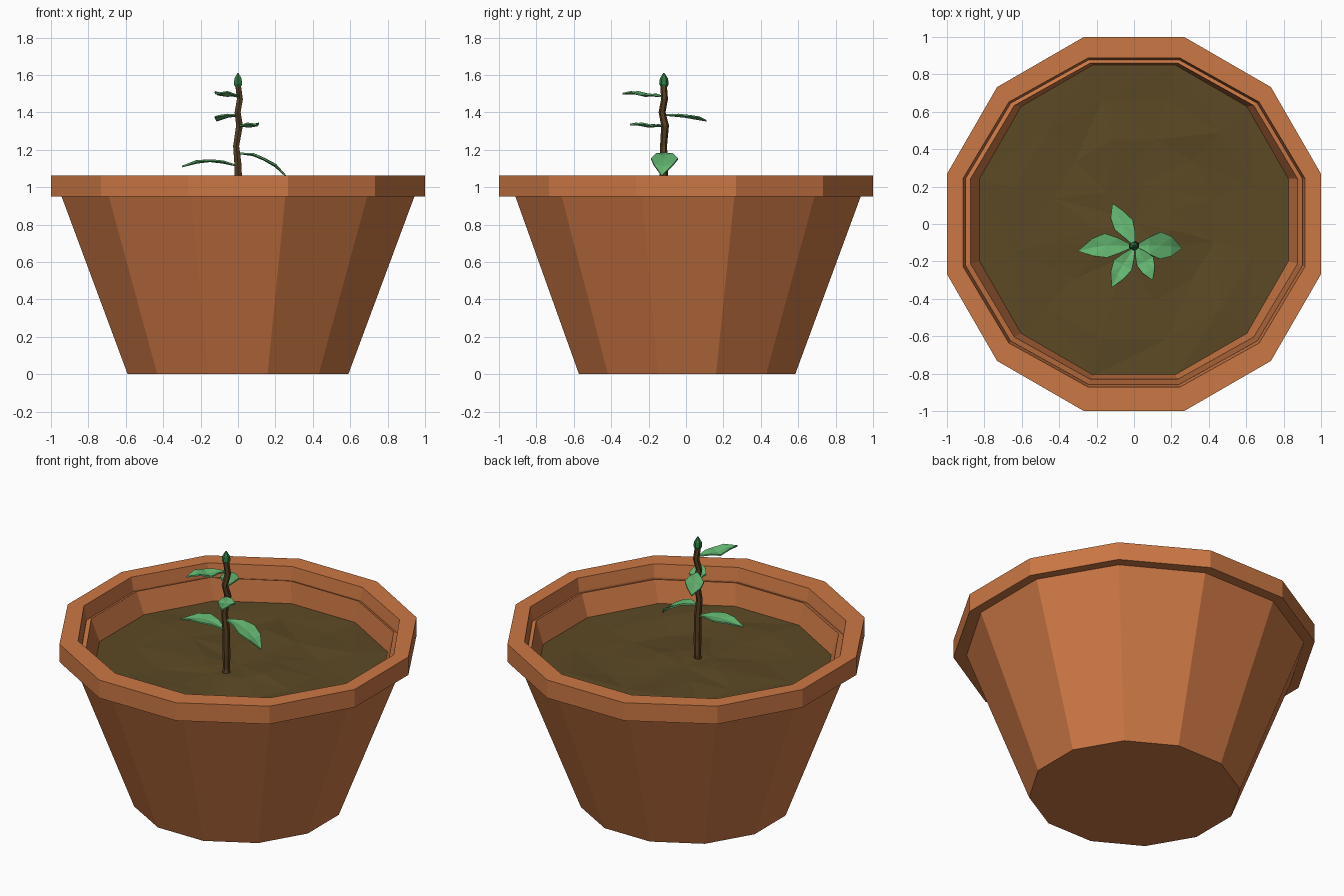
import bpy, bmesh, math, random
from mathutils import Vector

if "Cube" in bpy.data.objects:
    bpy.data.objects.remove(bpy.data.objects["Cube"])

random.seed(7)


def mat(name, rgb):
    m = bpy.data.materials.new(name)
    m.diffuse_color = (*rgb, 1)
    m.use_nodes = True
    m.node_tree.nodes["Principled BSDF"].inputs["Base Color"].default_value = m.diffuse_color
    return m


CLAY = mat("terracotta", (0.60, 0.185, 0.058))
SOIL = mat("soil brown", (0.107, 0.067, 0.0185))
BARK = mat("stem brown", (0.10, 0.050, 0.016))
LEAF = mat("leaf green", (0.13, 0.48, 0.17))
BUD = mat("bud green", (0.03, 0.19, 0.055))


def finish(name, bm, material):
    bmesh.ops.recalc_face_normals(bm, faces=bm.faces)
    me = bpy.data.meshes.new(name)
    bm.to_mesh(me)
    bm.free()
    me.materials.append(material)
    ob = bpy.data.objects.new(name, me)
    bpy.context.collection.objects.link(ob)
    return ob


def loft(name, rings, sides, material, cap_start=True, cap_end=True, closed=False):
    """Join polygon rings (cx, cy, z, half width x, half width y)."""
    bm = bmesh.new()
    k = 1 / math.cos(math.pi / sides)
    loops = []
    for cx, cy, z, rx, ry in rings:
        angles = [math.tau * (i + 0.5) / sides for i in range(sides)]
        loops.append([bm.verts.new((cx + rx * k * math.cos(a), cy + ry * k * math.sin(a), z))
                      for a in angles])
    pairs = list(zip(loops, loops[1:]))
    if closed:
        pairs.append((loops[-1], loops[0]))
    for lo, hi in pairs:
        for i in range(sides):
            j = (i + 1) % sides
            bm.faces.new((lo[i], lo[j], hi[j], hi[i]))
    if cap_start and not closed:
        bm.faces.new(loops[0][::-1])
    if cap_end and not closed:
        bm.faces.new(loops[-1])
    return finish(name, bm, material)


# Pot: tapered outer wall, inner wall and hidden inner floor
loft("pot_body", [
    (0, 0.006, 0.0, 0.59, 0.578),
    (0, 0.011, 0.955, 0.945, 0.925),
    (0, 0.015, 0.985, 0.875, 0.845),
    (0, 0.022, 0.85, 0.825, 0.828),
    (0, 0.022, 0.78, 0.80, 0.80),
], 12, CLAY)

# Rim: square band around the mouth
loft("pot_rim", [
    (0, 0, 0.95, 1.0, 1.0),
    (0, 0, 1.063, 1.0, 1.0),
    (0, 0.008, 1.063, 0.914, 0.88),
    (0, 0.010, 0.985, 0.90, 0.868),
    (0, 0.010, 0.95, 0.90, 0.868),
], 12, CLAY, closed=True)

# Soil: faceted, slightly lumpy disc
bm = bmesh.new()
k = 1 / math.cos(math.pi / 12)
prev = None
for r, bump in ((0.836, 0), (0.64, 0.012), (0.43, 0.02), (0.2, 0.012)):
    ring = []
    for i in range(12):
        a = math.tau * (i + 0.5) / 12
        z = 0.85 + random.uniform(-bump, bump)
        ring.append(bm.verts.new((r * k * math.cos(a), 0.022 + r * k * math.sin(a), z)))
    if prev:
        for i in range(12):
            j = (i + 1) % 12
            bm.faces.new((prev[i], prev[j], ring[j], ring[i]))
    prev = ring
center = bm.verts.new((0, 0.01, 0.845))
for i in range(12):
    bm.faces.new((prev[i], prev[(i + 1) % 12], center))
bmesh.ops.triangulate(bm, faces=bm.faces)
soil = finish("soil", bm, SOIL)
if sum(p.normal.z for p in soil.data.polygons) < 0:
    soil.data.flip_normals()

# Stem: crooked tapering twig
stem = [(0.005, -0.125, 0.82, 0.022), (0.0, -0.115, 0.87, 0.018), (0.004, -0.12, 0.96, 0.019),
        (0.0, -0.118, 1.12, 0.019), (-0.010, -0.12, 1.22, 0.016), (0.008, -0.112, 1.33, 0.018),
        (-0.002, -0.128, 1.40, 0.016), (0.010, -0.115, 1.47, 0.016), (0.0, -0.12, 1.55, 0.015)]
loft("stem", [(x, y, z, r, r) for x, y, z, r in stem], 6, BARK)

# Bud at the tip
loft("bud", [(0, -0.118, z, r, r) for z, r in
             ((1.535, 0.015), (1.552, 0.022), (1.58, 0.019), (1.61, 0.003))], 6, BUD)


def leaf(name, spine, width):
    """Folded leaf along a spine, with a raised edge on both sides."""
    shape = (0.10, 0.62, 1.0, 0.72, 0.0)
    pts = [Vector(p) for p in spine]
    d = pts[-1] - pts[0]
    side = Vector((-d.y, d.x, 0)).normalized()
    bm = bmesh.new()
    rows = []
    for i, (p, w) in enumerate(zip(pts, shape)):
        if w == 0:
            rows.append([bm.verts.new(p)] * 3)
            continue
        off = side * width / 2 * w
        lift = Vector((0, 0, 0.014 * w * (1 if i % 2 else 0.5)))
        rows.append([bm.verts.new(p + off + lift), bm.verts.new(p), bm.verts.new(p - off + lift)])
    for a, b in zip(rows, rows[1:]):
        for i in (0, 1):
            if b[i] is b[i + 1]:
                bm.faces.new((a[i], a[i + 1], b[i]))
            else:
                bm.faces.new((a[i], a[i + 1], b[i + 1], b[i]))
    bmesh.ops.triangulate(bm, faces=bm.faces)
    ob = finish(name, bm, LEAF)
    mod = ob.modifiers.new("thickness", "SOLIDIFY")
    mod.thickness = 0.008
    mod.offset = 0


# Leaves: two large lower ones, three small upper ones
leaf("leaf_left", [(-0.01, -0.12, 1.115), (-0.08, -0.115, 1.13), (-0.15, -0.115, 1.138),
                   (-0.22, -0.125, 1.13), (-0.30, -0.145, 1.11)], 0.13)
leaf("leaf_right", [(0.01, -0.12, 1.18), (0.08, -0.115, 1.17), (0.14, -0.115, 1.145),
                    (0.20, -0.12, 1.11), (0.255, -0.13, 1.06)], 0.145)
leaf("leaf_back", [(0.0, -0.11, 1.385), (-0.025, -0.055, 1.38), (-0.055, -0.005, 1.375),
                   (-0.09, 0.05, 1.365), (-0.115, 0.11, 1.355)], 0.11)
leaf("leaf_front_left", [(0.0, -0.13, 1.485), (-0.03, -0.175, 1.488), (-0.06, -0.22, 1.487),
                         (-0.09, -0.275, 1.50), (-0.12, -0.34, 1.50)], 0.11)
leaf("leaf_front_right", [(0.01, -0.125, 1.325), (0.035, -0.16, 1.325), (0.06, -0.20, 1.322),
                          (0.08, -0.25, 1.332), (0.10, -0.30, 1.335)], 0.10)
